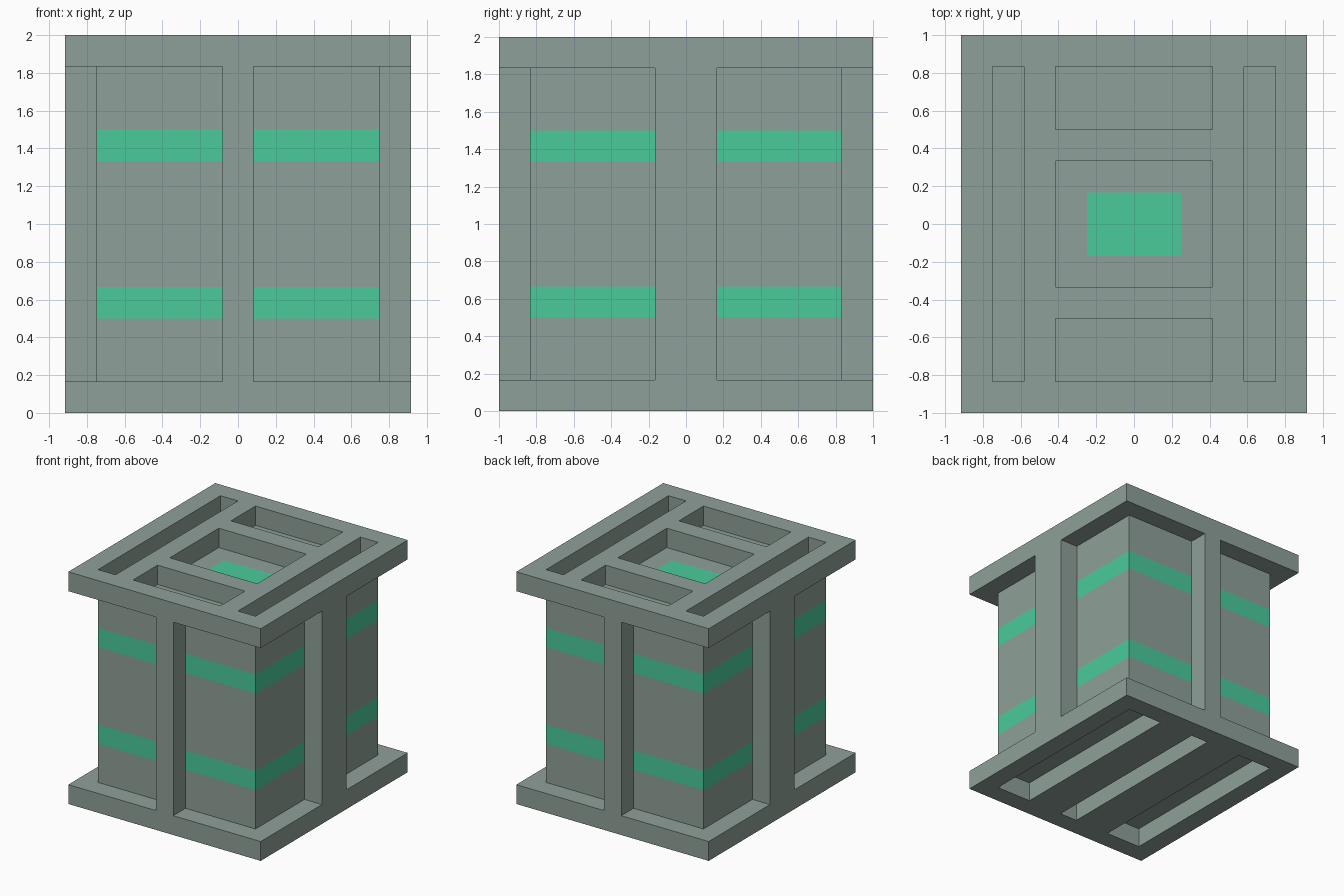
import bpy, bmesh
from mathutils import Vector

if "Cube" in bpy.data.objects:
    bpy.data.objects.remove(bpy.data.objects["Cube"])

U = 1 / 12  # model is laid out on a 1/12 unit module


def material(name, rgb):
    m = bpy.data.materials.new(name)
    m.diffuse_color = (*rgb, 1)
    m.use_nodes = True
    m.node_tree.nodes["Principled BSDF"].inputs["Base Color"].default_value = m.diffuse_color
    return m


GREY = material("grey_metal", (0.275, 0.352, 0.319))
GREEN = material("glowing_green", (0.07, 0.60, 0.33))


def finish(name, bm, mats):
    bmesh.ops.recalc_face_normals(bm, faces=bm.faces[:])
    me = bpy.data.meshes.new(name)
    bm.to_mesh(me)
    bm.free()
    for m in mats:
        me.materials.append(m)
    ob = bpy.data.objects.new(name, me)
    bpy.context.collection.objects.link(ob)
    return ob


def box_mesh(lo, hi):
    bm = bmesh.new()
    bmesh.ops.create_cube(bm, size=1)
    lo, hi = Vector(lo) * U, Vector(hi) * U
    for v in bm.verts:
        v.co = Vector((lo[i] + (v.co[i] + 0.5) * (hi[i] - lo[i]) for i in range(3)))
    return bm


def grille(name, z0, z1, holes):
    """Plate 22 x 24 modules with rectangular holes (x0, x1, y0, y1)."""
    xs = sorted({-11, 11, *(v for h in holes for v in h[:2])})
    ys = sorted({-12, 12, *(v for h in holes for v in h[2:])})
    bm = bmesh.new()
    grid = {(x, y): bm.verts.new((x * U, y * U, z0 * U)) for x in xs for y in ys}
    for a, b in zip(xs, xs[1:]):
        for c, d in zip(ys, ys[1:]):
            mx, my = (a + b) / 2, (c + d) / 2
            if not any(h[0] < mx < h[1] and h[2] < my < h[3] for h in holes):
                bm.faces.new([grid[a, c], grid[b, c], grid[b, d], grid[a, d]])
    bmesh.ops.delete(bm, geom=[v for v in bm.verts if not v.link_faces], context='VERTS')
    ext = bmesh.ops.extrude_face_region(bm, geom=bm.faces[:], use_keep_orig=True)
    top = [g for g in ext["geom"] if isinstance(g, bmesh.types.BMVert)]
    bmesh.ops.translate(bm, verts=top, vec=(0, 0, (z1 - z0) * U))
    return finish(name, bm, [GREY])


# Lid and base with their openings
grille("top_grille", 22, 24, [(-9, -7, -10, 10), (7, 9, -10, 10),
                              (-5, 5, -10, -6), (-5, 5, -4, 4), (-5, 5, 6, 10)])
grille("bottom_grille", 0, 2, [(-9, -5, -10, 10), (-1, 1, -10, 10), (5, 9, -10, 10)])

# Four pillars, one in the middle of each side
for side, s in (("front", -1), ("back", 1)):
    ys = sorted((10 * s, 12 * s))
    finish(side + "_pillar", box_mesh((-1, ys[0], 2), (1, ys[1], 22)), [GREY])
for side, s in (("left", -1), ("right", 1)):
    xs = sorted((9 * s, 11 * s))
    finish(side + "_pillar", box_mesh((xs[0], -2, 2), (xs[1], 2, 22)), [GREY])

# Inner core: two green bands round the sides and a green patch on top
bm = box_mesh((-9, -10, 2), (9, 10, 22))
cuts = [(2, z) for z in (6, 8, 16, 18)] + [(0, -3), (0, 3), (1, -2), (1, 2)]
for axis, pos in cuts:
    n, p = Vector((0, 0, 0)), Vector((0, 0, 0))
    n[axis], p[axis] = 1, pos * U
    bmesh.ops.bisect_plane(bm, geom=bm.verts[:] + bm.edges[:] + bm.faces[:],
                           plane_co=p, plane_no=n)
bm.normal_update()
for f in bm.faces:
    c = f.calc_center_median() / U
    band = abs(f.normal.z) < 0.5 and (6 < c.z < 8 or 16 < c.z < 18)
    patch = c.z > 21.9 and abs(c.x) < 3 and abs(c.y) < 2
    f.material_index = 1 if band or patch else 0
finish("core", bm, [GREY, GREEN])
